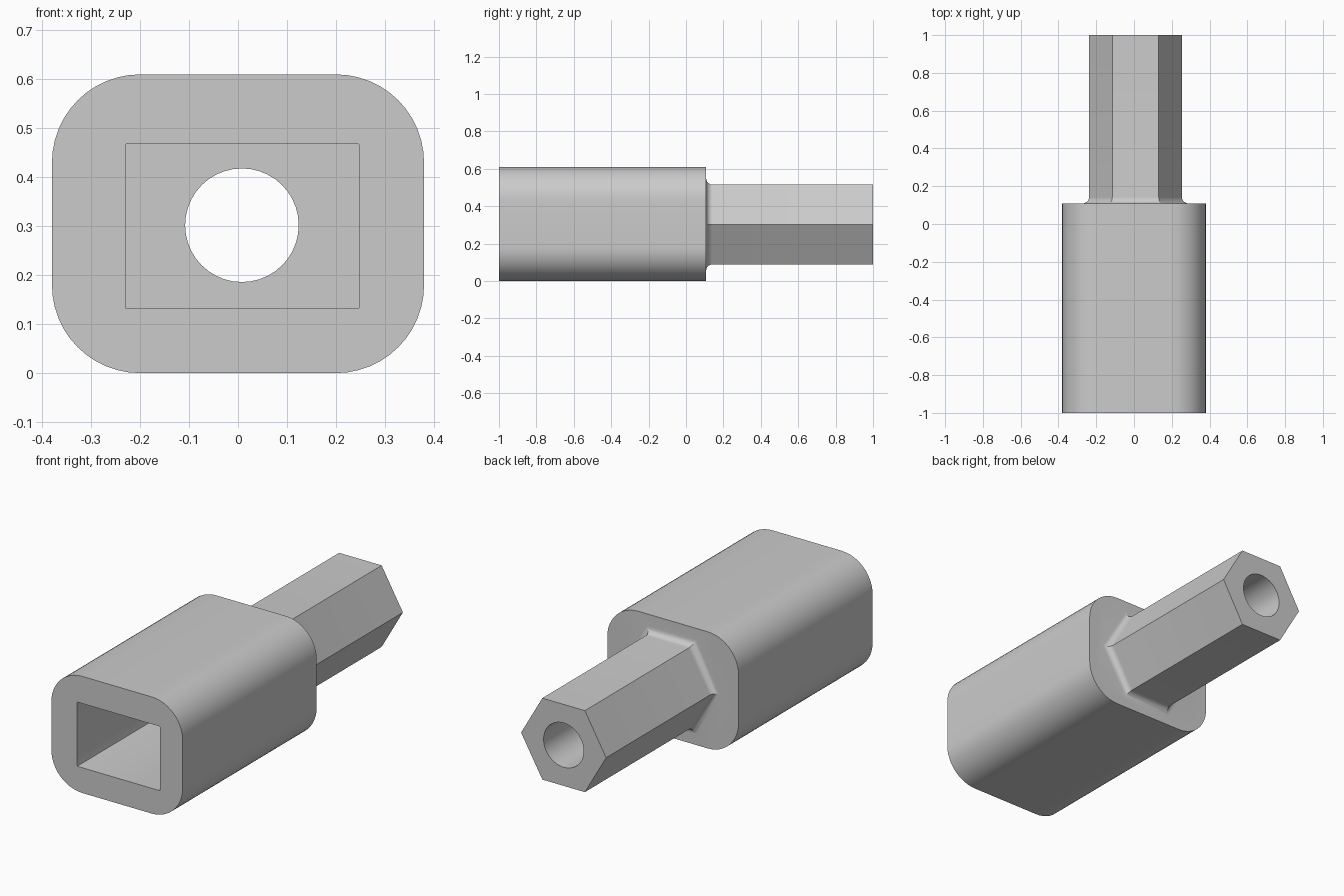
import bpy, bmesh
from math import sin, cos, pi

if "Cube" in bpy.data.objects:
    bpy.data.objects.remove(bpy.data.objects["Cube"])

grey = bpy.data.materials.new("plain grey")
grey.use_nodes = True
colour = (0.6, 0.6, 0.6, 1)
grey.diffuse_color = colour
grey.node_tree.nodes["Principled BSDF"].inputs["Base Color"].default_value = colour

CX, CZ = 0.008, 0.302      # axis of the shaft and bore
FRONT, SHOULDER, BACK = -1.0, 0.108, 1.0


def loft(name, rings):
    """Closed solid through (y, [(x, z), ...]) sections."""
    bm = bmesh.new()
    loops = [[bm.verts.new((x, y, z)) for x, z in pts] for y, pts in rings]
    n = len(loops[0])
    for a, b in zip(loops, loops[1:]):
        for i in range(n):
            j = (i + 1) % n
            bm.faces.new((a[i], a[j], b[j], b[i]))
    bm.faces.new(loops[0])
    bm.faces.new(loops[-1])
    bmesh.ops.recalc_face_normals(bm, faces=bm.faces)
    mesh = bpy.data.meshes.new(name)
    bm.to_mesh(mesh)
    bm.free()
    mesh.materials.append(grey)
    ob = bpy.data.objects.new(name, mesh)
    bpy.context.collection.objects.link(ob)
    return ob


def polygon(r, n):
    return [(CX + r * cos(2 * pi * i / n), CZ + r * sin(2 * pi * i / n)) for i in range(n)]


def rounded_rect(cx, cz, hw, hh, r, steps):
    pts = []
    for q, (sx, sz) in enumerate([(1, 1), (-1, 1), (-1, -1), (1, -1)]):
        for k in range(steps + 1):
            a = (q + k / steps) * pi / 2
            pts.append((cx + sx * (hw - r) + r * cos(a), cz + sz * (hh - r) + r * sin(a)))
    return pts


def combine(target, tool, operation):
    mod = target.modifiers.new(tool.name, "BOOLEAN")
    mod.operation, mod.object, mod.solver = operation, tool, "EXACT"
    bpy.ops.object.select_all(action="DESELECT")
    target.select_set(True)
    bpy.context.view_layer.objects.active = target
    bpy.ops.object.modifier_apply(modifier=mod.name)
    bpy.data.objects.remove(tool)


# Rounded socket body
outline = rounded_rect(0, 0.305, 0.38, 0.305, 0.18, 12)
adapter = loft("socket_adapter", [(FRONT, outline), (SHOULDER, outline)])

# Hexagonal shaft with a concave fillet at its root
RADIUS, FILLET, STEPS = 0.246, 0.034, 8
rings = [(SHOULDER - 0.05, polygon(RADIUS + FILLET / cos(pi / 6), 6))]
for k in range(STEPS + 1):
    a = k / STEPS * pi / 2
    flare = FILLET * (1 - sin(a)) / cos(pi / 6)
    rings.append((SHOULDER + FILLET * (1 - cos(a)), polygon(RADIUS + flare, 6)))
rings.append((BACK, polygon(RADIUS, 6)))
combine(adapter, loft("hex_shaft", rings), "UNION")

# Rectangular pocket in the front, round bore through the shaft
pocket = rounded_rect(0.009, 0.3, 0.239, 0.168, 0.003, 2)
combine(adapter, loft("pocket_cutter", [(FRONT - 0.1, pocket), (0, pocket)]), "DIFFERENCE")
bore = polygon(0.116, 40)
combine(adapter, loft("bore_cutter", [(-0.1, bore), (BACK + 0.1, bore)]), "DIFFERENCE")

bpy.ops.object.shade_smooth_by_angle(angle=pi / 7)
